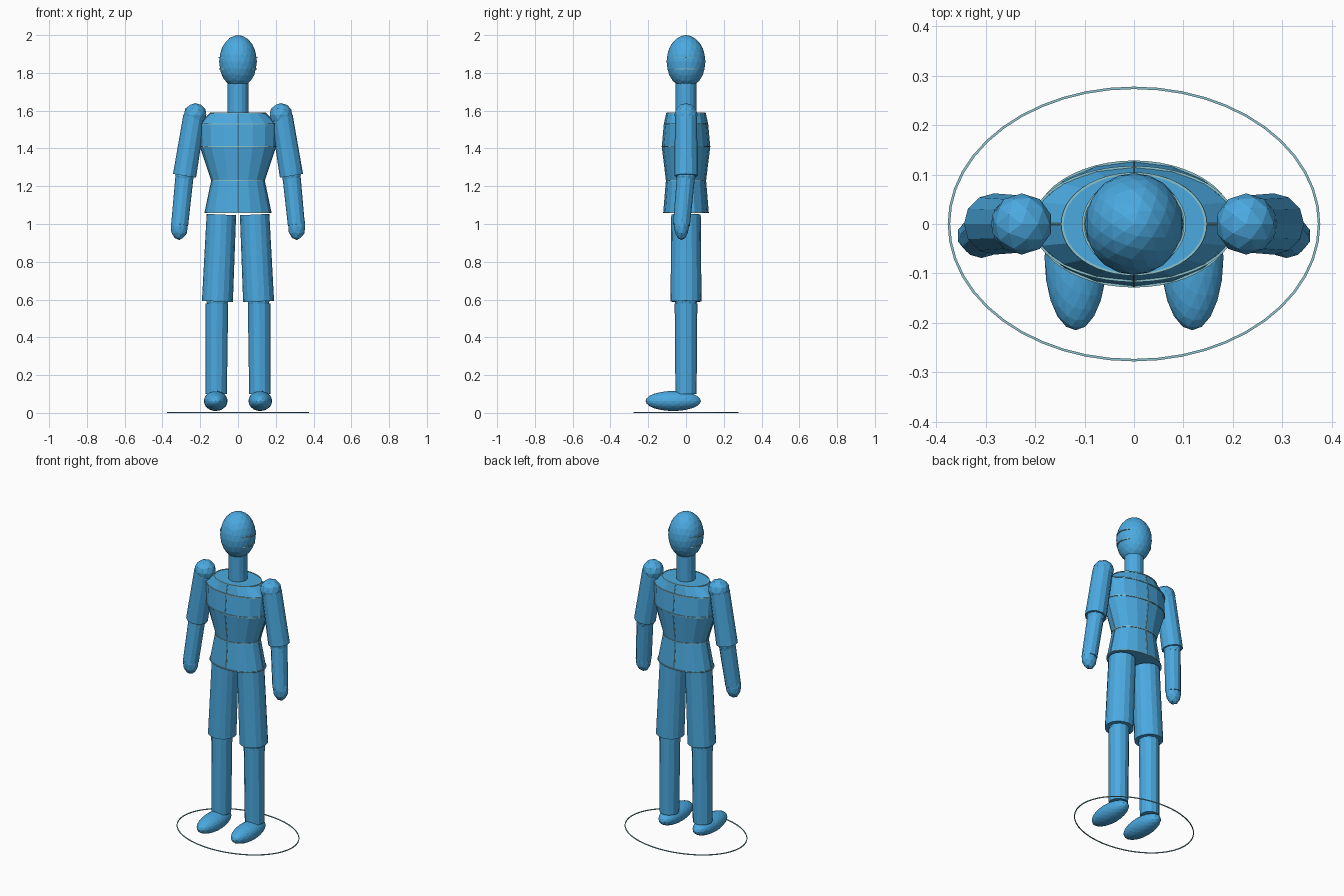
import bpy, bmesh, math
from mathutils import Vector, Matrix

cube = bpy.data.objects.get("Cube")
if cube:
    bpy.data.objects.remove(cube, do_unlink=True)


def material(name, colour):
    mat = bpy.data.materials.new(name)
    mat.use_nodes = True
    mat.diffuse_color = colour
    mat.node_tree.nodes["Principled BSDF"].inputs["Base Color"].default_value = colour
    return mat


blue = material("figure blue", (0.07, 0.40, 0.75, 1))
pale = material("pale guide line", (0.26, 0.55, 0.61, 1))


def finish(name, bm, mat=blue):
    bmesh.ops.recalc_face_normals(bm, faces=bm.faces)
    mesh = bpy.data.meshes.new(name)
    bm.to_mesh(mesh)
    bm.free()
    mesh.materials.append(mat)
    bpy.context.collection.objects.link(bpy.data.objects.new(name, mesh))


def ball(name, centre, radii, detail=2):
    """Faceted ellipsoid."""
    bm = bmesh.new()
    bmesh.ops.create_icosphere(bm, subdivisions=detail, radius=1)
    bmesh.ops.scale(bm, vec=radii, verts=bm.verts)
    bmesh.ops.translate(bm, vec=centre, verts=bm.verts)
    finish(name, bm)


def limb(name, top, bottom, r_top, r_bottom, sides=12, mat=blue):
    """Tapered cylinder between two points."""
    a, b = Vector(top), Vector(bottom)
    axis = a - b
    turn = Vector((0, 0, 1)).rotation_difference(axis).to_matrix().to_4x4()
    bm = bmesh.new()
    bmesh.ops.create_cone(bm, cap_ends=True, segments=sides, radius1=r_bottom,
                          radius2=r_top, depth=axis.length,
                          matrix=Matrix.Translation((a + b) / 2) @ turn)
    finish(name, bm, mat)


def ellipse(bm, z, rx, ry, sides):
    angles = [math.tau * i / sides for i in range(sides)]
    return [bm.verts.new((rx * math.cos(t), ry * math.sin(t), z)) for t in angles]


def bridge(bm, low, high):
    for i in range(len(low)):
        j = (i + 1) % len(low)
        bm.faces.new((low[i], low[j], high[j], high[i]))


def loft(name, sections, sides=16):
    """Stacked elliptical sections (z, half width, half depth), capped."""
    bm = bmesh.new()
    rings = [ellipse(bm, z, rx, ry, sides) for z, rx, ry in sections]
    for low, high in zip(rings, rings[1:]):
        bridge(bm, low, high)
    bm.faces.new(rings[0])
    bm.faces.new(rings[-1])
    finish(name, bm)


def oval_line(name, z, rx, ry, t=0.0025):
    """Thin horizontal oval band, square in section."""
    bm = bmesh.new()
    corners = ((t, -t), (t, t), (-t, t), (-t, -t))
    loops = [ellipse(bm, z + dz, rx + dr, ry + dr, 48) for dr, dz in corners]
    for k in range(4):
        bridge(bm, loops[k], loops[(k + 1) % 4])
    finish(name, bm, pale)


# Trunk, neck and head
trunk = [(1.062, 0.175, 0.118), (1.23, 0.14, 0.104), (1.41, 0.2, 0.126),
         (1.53, 0.205, 0.115), (1.588, 0.145, 0.102)]
loft("torso", trunk)
limb("neck", (0, 0, 1.78), (0, 0, 1.58), 0.055, 0.055, 16)
ball("head", (0, 0, 1.86), (0.1, 0.103, 0.14), 3)

# Guide lines around the torso, and down its front, back and sides
for n, (z, rx, ry) in enumerate(trunk):
    oval_line("torso_line_%d" % n, z, rx, ry)
for name, dx, dy in (("left", 1, 0), ("right", -1, 0), ("back", 0, 1), ("front", 0, -1)):
    for n, (low, high) in enumerate(zip(trunk, trunk[1:])):
        a, b = [(dx * rx, dy * ry, z) for z, rx, ry in (high, low)]
        limb("%s_seam_%d" % (name, n), a, b, 0.0025, 0.0025, 6, pale)

# Guide lines that emerge at the sides of the head
oval_line("eye_line", 1.88, 0.103, 0.09)
oval_line("mouth_line", 1.82, 0.099, 0.086)

# Arms and legs
for side, s in (("left", 1), ("right", -1)):
    elbow = (s * 0.283, 0, 1.255)
    wrist = (s * 0.309, -0.024, 0.995)
    ball(side + "_shoulder", (s * 0.227, 0, 1.578), (0.062, 0.062, 0.062))
    limb(side + "_upper_arm", (s * 0.232, 0, 1.57), elbow, 0.058, 0.062)
    ball(side + "_elbow", elbow, (0.052, 0.052, 0.052))
    limb(side + "_forearm", elbow, wrist, 0.048, 0.045)
    ball(side + "_hand", (s * 0.311, -0.024, 0.988), (0.047, 0.04, 0.073))

    knee = (s * 0.109, 0, 0.59)
    limb(side + "_thigh", (s * 0.088, 0, 1.05), knee, 0.078, 0.082, 16)
    ball(side + "_knee", knee, (0.06, 0.06, 0.06))
    limb(side + "_shin", (s * 0.112, 0, 0.578), (s * 0.115, 0, 0.1), 0.06, 0.056)
    ball(side + "_foot", (s * 0.118, -0.068, 0.063), (0.063, 0.147, 0.053), 3)

# Thin oval ring on the ground
oval_line("ground_ring", 0.0025, 0.3745, 0.2755)
